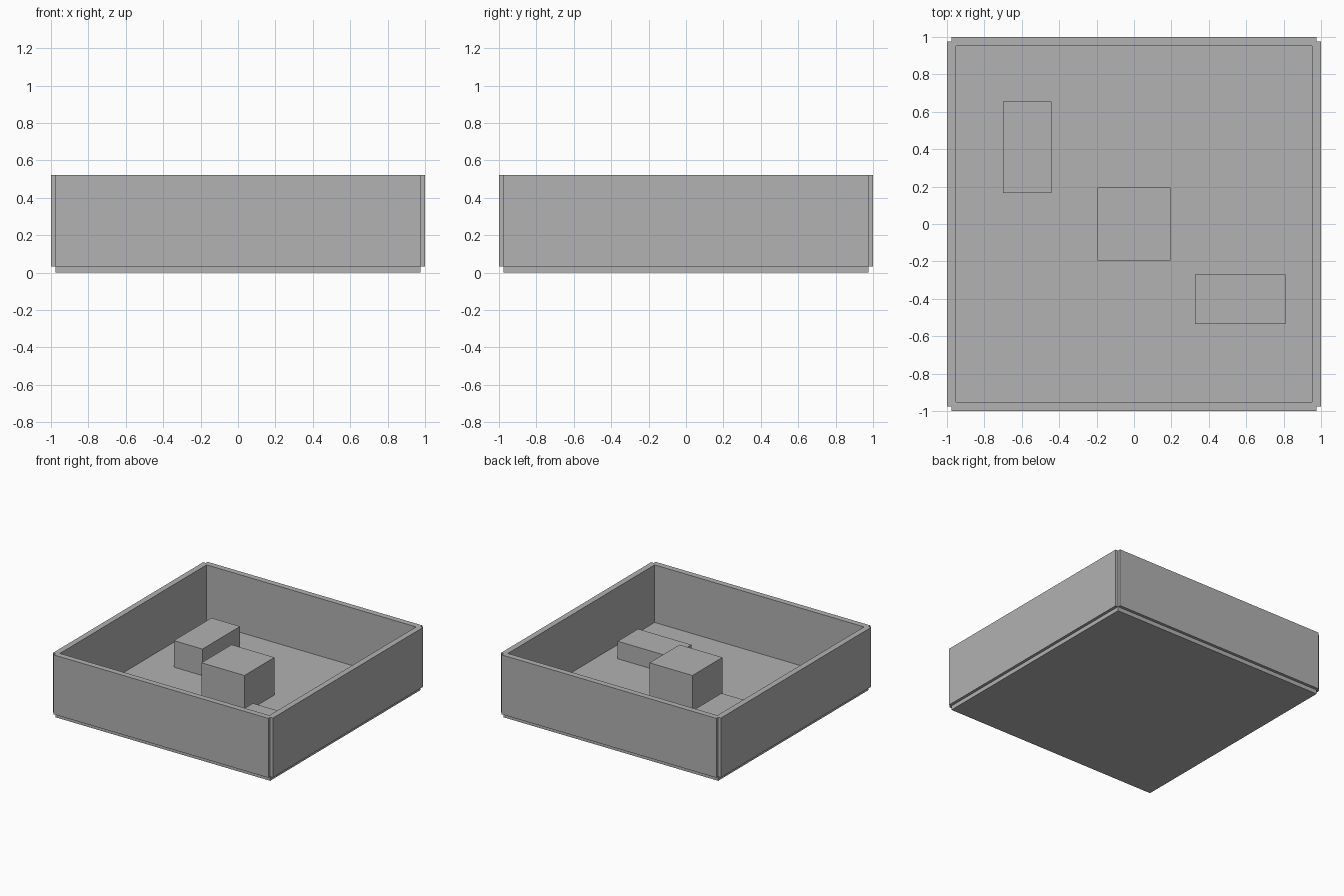
import bpy

if "Cube" in bpy.data.objects:
    bpy.data.objects.remove(bpy.data.objects["Cube"])

# One plain grey for the whole tray
grey = bpy.data.materials.new("plain_grey")
grey.diffuse_color = (0.445, 0.445, 0.445, 1)
grey.use_nodes = True
grey.node_tree.nodes["Principled BSDF"].inputs["Base Color"].default_value = grey.diffuse_color


def box(name, x, y, z):
    """Flat-sided block from (min, max) pairs on each axis."""
    bpy.ops.mesh.primitive_cube_add(
        size=1, location=[(a + b) / 2 for a, b in (x, y, z)])
    ob = bpy.context.object
    ob.name = name
    ob.scale = [b - a for a, b in (x, y, z)]
    bpy.ops.object.transform_apply(location=False, rotation=False, scale=True)
    ob.data.materials.append(grey)
    return ob


EDGE = 0.976                # half width of the floor, centre line of the walls
INNER = 0.952               # inside face of the walls
FLOOR = 0.049               # top of the floor
WALL_Z = (0.034, 0.522)

# Floor slab
box("floor", (-EDGE, EDGE), (-EDGE, EDGE), (0, FLOOR))

# Four walls straddling the floor edge, leaving a small notch at each corner
for side, low, high in (("low", -1, -INNER), ("high", INNER, 1)):
    box("front_wall" if side == "low" else "back_wall",
        (-EDGE, EDGE), (low, high), WALL_Z)
    box("left_wall" if side == "low" else "right_wall",
        (low, high), (-EDGE, EDGE), WALL_Z)

# Three blocks standing on the floor
box("centre_block", (-0.195, 0.195), (-0.195, 0.195), (FLOOR, 0.358))
box("left_block", (-0.70, -0.44), (0.167, 0.655), (FLOOR, 0.267))
box("right_block", (0.325, 0.81), (-0.535, -0.27), (FLOOR, 0.193))
